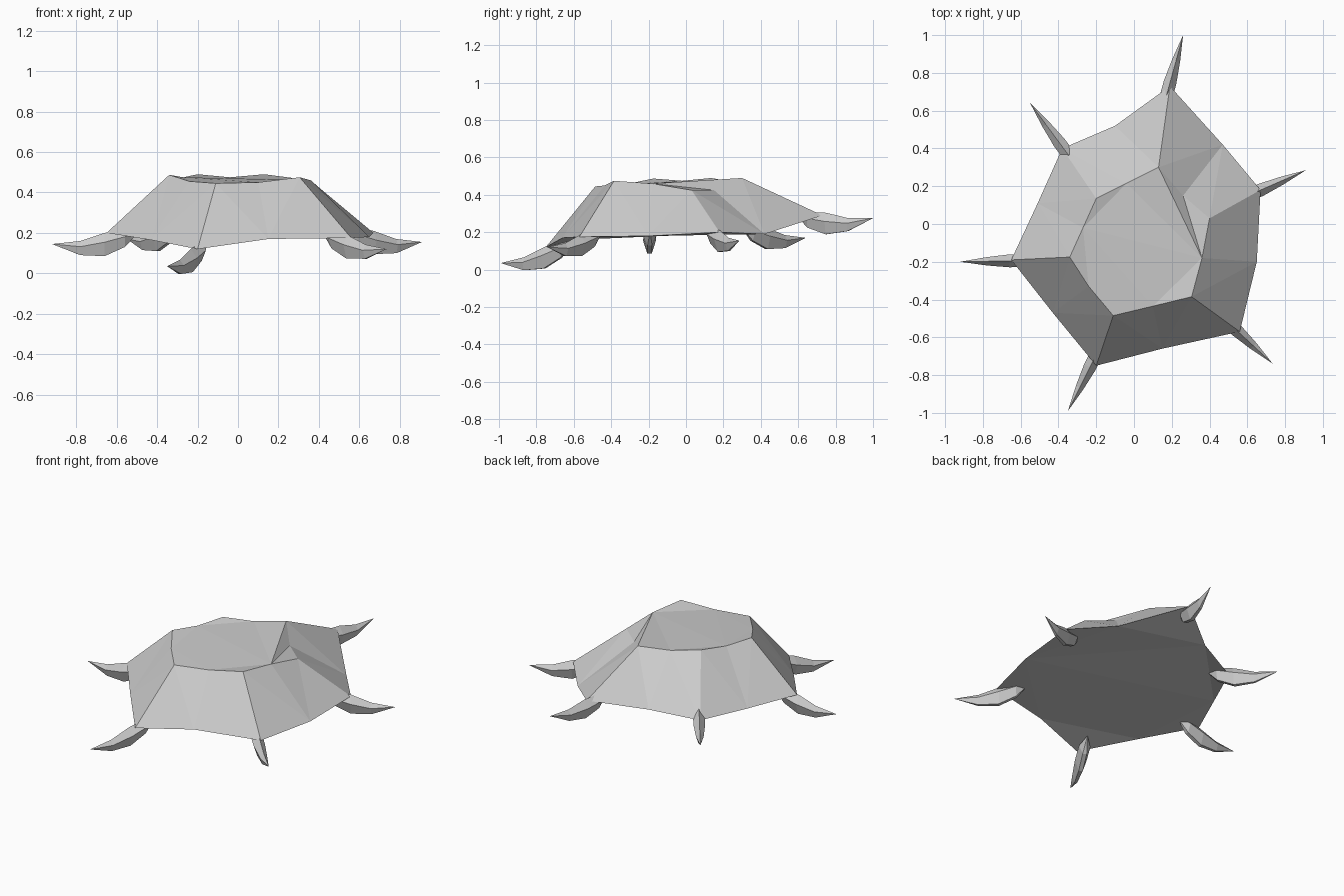
import bpy, bmesh
from mathutils import Vector

cube = bpy.data.objects.get("Cube")
if cube:
    bpy.data.objects.remove(cube)

stone = bpy.data.materials.new("stone_grey")
stone.use_nodes = True
GREY = (0.6, 0.6, 0.6, 1)
stone.diffuse_color = GREY
stone.node_tree.nodes["Principled BSDF"].inputs["Base Color"].default_value = GREY


def finish(bm, name):
    bmesh.ops.recalc_face_normals(bm, faces=bm.faces)
    mesh = bpy.data.meshes.new(name)
    bm.to_mesh(mesh)
    bm.free()
    mesh.materials.append(stone)
    obj = bpy.data.objects.new(name, mesh)
    bpy.context.collection.objects.link(obj)


# Faceted shell: capitals are the rim corners, small letters the top corners
points = {
    "A": (.19, .73, .29), "AB": (.47, .42, .19), "B": (.67, .18, .2),
    "BC": (.65, -.2, .18), "C": (.56, -.57, .175), "CD": (.15, -.66, .17),
    "D": (-.2, -.75, .12), "DE": (-.43, -.47, .165), "E": (-.65, -.19, .2),
    "EF": (-.51, .11, .19), "F": (-.38, .4, .19), "FA": (-.1, .52, .23),
    "a": (.13, .3, .49), "b": (.36, -.18, .46), "c": (.305, -.385, .475),
    "cd": (.1, -.435, .45), "d": (-.11, -.485, .445), "de": (-.24, -.33, .455),
    "e": (-.34, -.175, .487), "ef": (-.27, -.02, .475), "f": (-.2, .135, .49),
    "fa": (-.04, .215, .475), "notch": (.26, .15, .425), "lip": (.4, .03, .425),
}
bm = bmesh.new()
v = {key: bm.verts.new(co) for key, co in points.items()}
faces = ["a A AB notch", "a notch b", "b notch lip", "notch AB B lip",
         "b lip B BC", "b BC C c", "a b c cd d de e ef f fa",
         "A AB B BC C CD D DE E EF F FA"]
for pair in ("CD", "DE", "EF", "FA"):
    p, q = pair
    low = pair.lower()
    faces += [f"{p.lower()} {p} {pair} {low}", f"{low} {pair} {q} {q.lower()}"]
for face in faces:
    bm.faces.new([v[key] for key in face.split()])
bmesh.ops.triangulate(bm, faces=bm.faces)
finish(bm, "shell")

# Claw sections: distance from tip, top height, bottom height, half width
sections = [(.14, .015, -.055, .022), (.26, .055, -.06, .034), (.36, .07, -.015, .034)]


def claw(name, tip, root, tilt):
    tip = Vector(tip)
    inward = Vector((root[0] - tip.x, root[1] - tip.y, 0)).normalized()
    side = Vector((-inward.y, inward.x, 0))
    bm = bmesh.new()

    def vert(s, z, w=0):
        return bm.verts.new(tip + inward * s + side * w + Vector((0, 0, z + tilt * s)))

    rings = []
    for s, top, bottom, w in sections:
        mid = top * .6 + bottom * .4
        rings.append([vert(s, top), vert(s, mid, w), vert(s, bottom, w * .35),
                      vert(s, bottom, -w * .35), vert(s, mid, -w)])
    point, end = vert(0, 0), vert(.43, .06)
    for i in range(5):
        j = (i + 1) % 5
        bm.faces.new((point, rings[0][i], rings[0][j]))
        bm.faces.new((end, rings[-1][j], rings[-1][i]))
        for r, t in zip(rings, rings[1:]):
            bm.faces.new((r[i], t[i], t[j], r[j]))
    finish(bm, name)


# Six claws, one under each rim corner
claw("back_claw", (.26, 1, .275), (.18, .71), -.1)
claw("back_left_claw", (.91, .285, .155), (.67, .18), 0)
claw("front_left_claw", (.735, -.74, .12), (.54, -.56), .05)
claw("front_claw", (-.35, -.99, .035), (-.22, -.73), .12)
claw("right_claw", (-.92, -.2, .145), (-.65, -.195), 0)
claw("back_right_claw", (-.55, .64, .17), (-.38, .41), 0)
